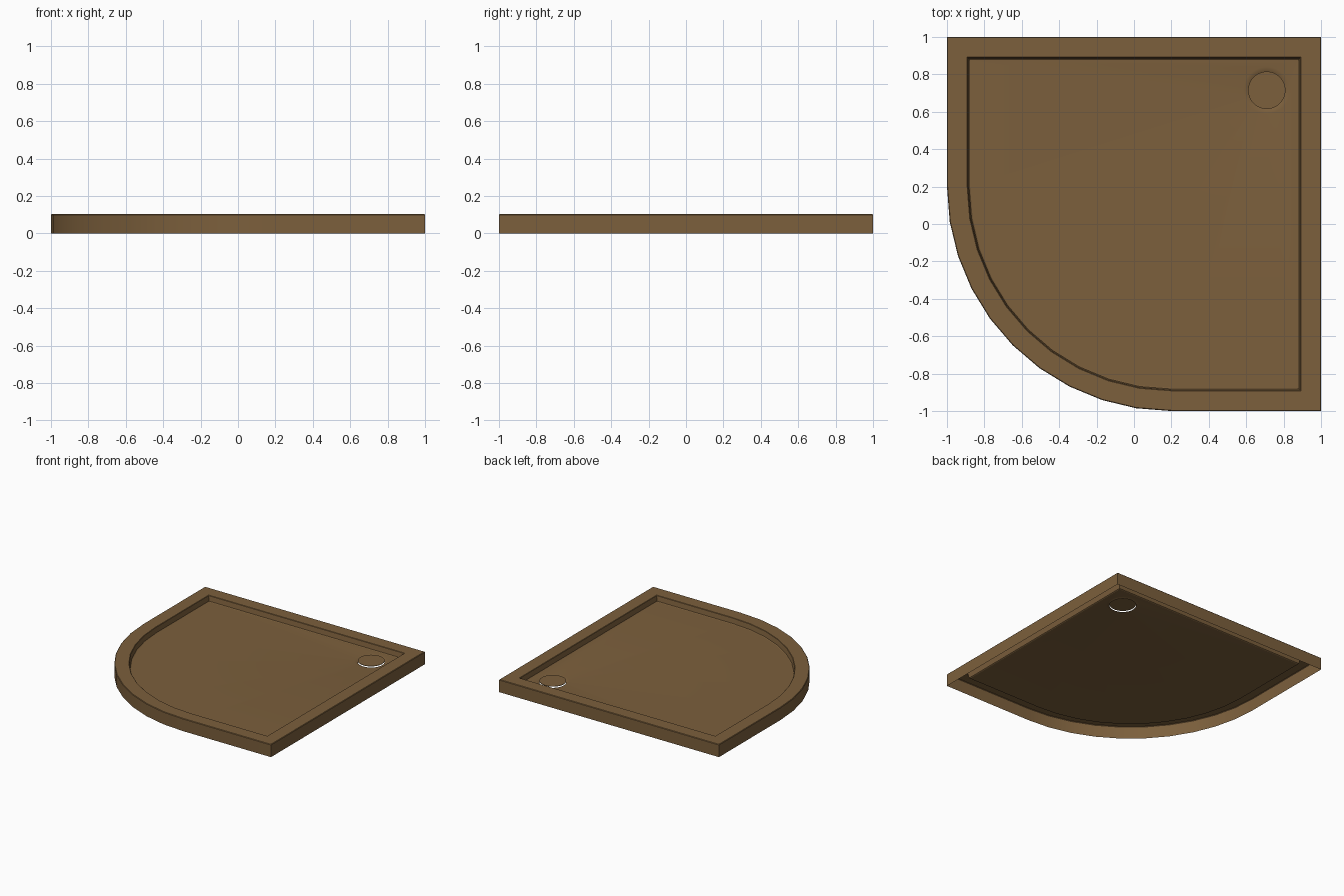
import bpy
import bmesh
from math import sin, cos, pi

cube = bpy.data.objects.get("Cube")
if cube:
    bpy.data.objects.remove(cube, do_unlink=True)

brown = bpy.data.materials.new("warm brown")
colour = (0.20, 0.115, 0.045, 1)
brown.diffuse_color = colour
brown.use_nodes = True
brown.node_tree.nodes["Principled BSDF"].inputs["Base Color"].default_value = colour

CENTRE = 0.2          # centre of the rounded corner, in x and y
RADIUS = 1.2
DRAIN = (0.71, 0.715)  # drain position


def quadrant(bm, inset, z):
    """Square outline with one big rounded corner, drawn inward by inset."""
    e = 1 - inset
    pts = [(e, -e), (e, e), (-e, e)]
    for i in range(11):
        a = pi + i * pi / 20
        pts.append((CENTRE + (RADIUS - inset) * cos(a),
                    CENTRE + (RADIUS - inset) * sin(a)))
    return [bm.verts.new((x, y, z)) for x, y in pts]


def circle(bm, radius, z, n=48):
    return [bm.verts.new((DRAIN[0] + radius * cos(2 * pi * i / n),
                          DRAIN[1] + radius * sin(2 * pi * i / n), z))
            for i in range(n)]


def bridge(bm, a, b):
    for i in range(len(a)):
        j = (i + 1) % len(a)
        bm.faces.new((a[i], a[j], b[j], b[i]))


def loop_edges(bm, loop):
    return [bm.edges.get((loop[i - 1], loop[i])) for i in range(len(loop))]


def finish(bm, name):
    bmesh.ops.recalc_face_normals(bm, faces=bm.faces[:])
    # the highest horizontal face must look up
    top = max(bm.faces, key=lambda f: f.calc_center_median().z)
    if top.normal.z < 0:
        bmesh.ops.reverse_faces(bm, faces=bm.faces[:])
    mesh = bpy.data.meshes.new(name)
    bm.to_mesh(mesh)
    bm.free()
    mesh.materials.append(brown)
    obj = bpy.data.objects.new(name, mesh)
    bpy.context.collection.objects.link(obj)
    bpy.ops.object.select_all(action='DESELECT')
    obj.select_set(True)
    bpy.context.view_layer.objects.active = obj
    bpy.ops.object.shade_smooth_by_angle(angle=pi / 6)


# Tray shell: skirt, eased rim, recess wall, open underneath
bm = bmesh.new()
profile = [(0, 0), (0, 0.099), (0.004, 0.103), (0.108, 0.103),
           (0.111, 0.1), (0.118, 0.06), (0.124, 0.056)]
loops = [quadrant(bm, inset, z) for inset, z in profile]
for a, b in zip(loops, loops[1:]):
    bridge(bm, a, b)

# Floor around a slightly dished drain hole
dish = [circle(bm, r, z) for r, z in ((0.125, 0.056), (0.11, 0.054), (0.1, 0.05))]
for a, b in zip(dish, dish[1:]):
    bridge(bm, a, b)
bmesh.ops.triangle_fill(bm, use_beauty=True, use_dissolve=False,
                        edges=loop_edges(bm, loops[-1]) + loop_edges(bm, dish[0]))
finish(bm, "shower_tray")

# Drain cover: thin disc hovering over the hole
bm = bmesh.new()
low, high = circle(bm, 0.1, 0.059), circle(bm, 0.1, 0.062)
bridge(bm, low, high)
bm.faces.new(high)
bm.faces.new(low[::-1])
finish(bm, "drain_cover")
